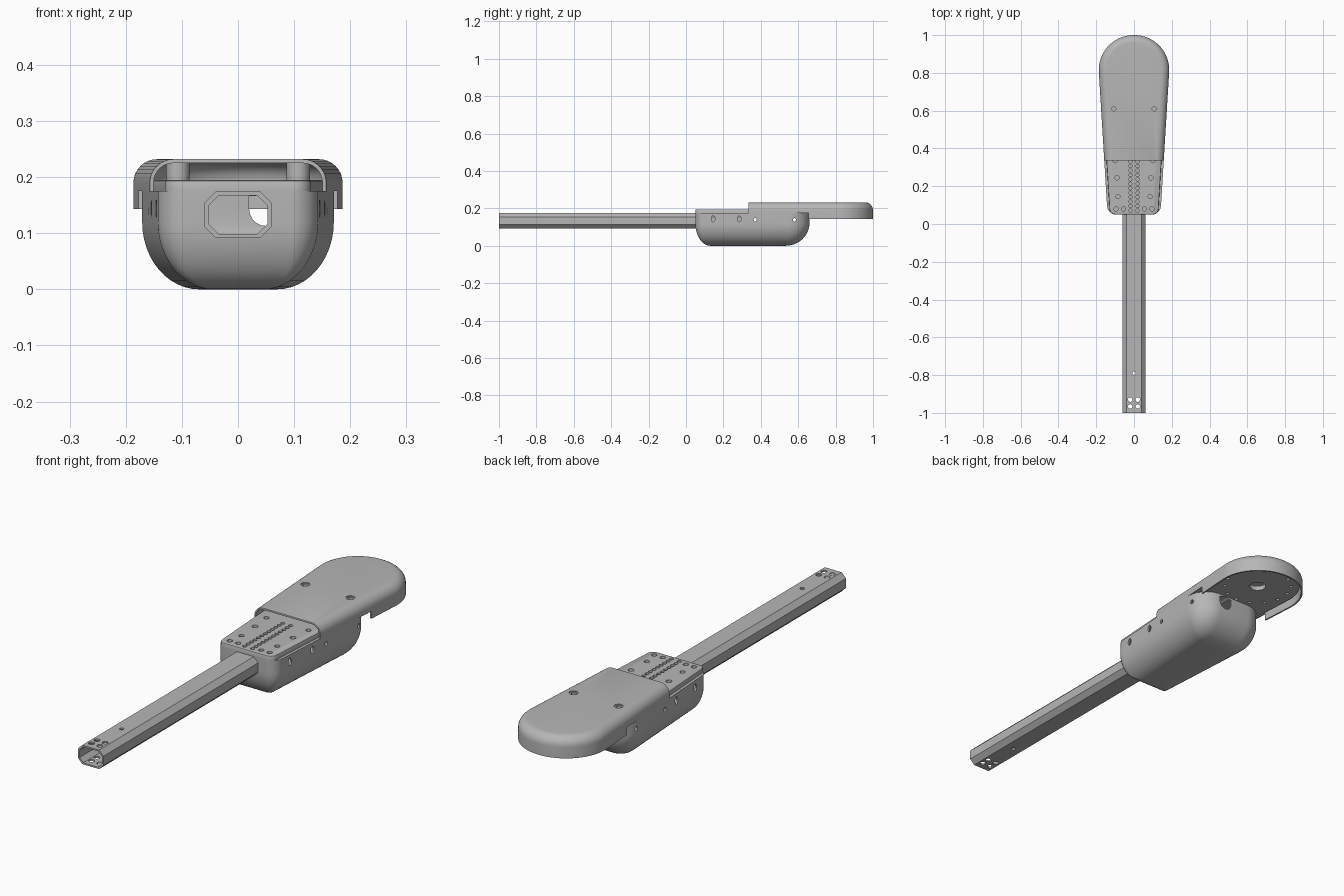
import bpy, bmesh, math
from mathutils import Vector, Matrix

cube = bpy.data.objects.get("Cube")
if cube:
    bpy.data.objects.remove(cube)

grey = bpy.data.materials.new("matte grey")
grey.use_nodes = True
grey.diffuse_color = (0.47, 0.47, 0.47, 1)
grey.node_tree.nodes["Principled BSDF"].inputs["Base Color"].default_value = (0.47, 0.47, 0.47, 1)

SLOPE = 0.061   # how fast the housing widens towards the back


def make_object(name, bm):
    bmesh.ops.recalc_face_normals(bm, faces=bm.faces)
    mesh = bpy.data.meshes.new(name)
    bm.to_mesh(mesh)
    bm.free()
    mesh.materials.append(grey)
    ob = bpy.data.objects.new(name, mesh)
    bpy.context.collection.objects.link(ob)
    return ob


def loft(name, rings):
    """Skin closed rings of equal length and cap both ends."""
    bm = bmesh.new()
    rows = [[bm.verts.new(p) for p in ring] for ring in rings]
    for a, b in zip(rows, rows[1:]):
        for i in range(len(a)):
            j = (i + 1) % len(a)
            bm.faces.new((a[i], a[j], b[j], b[i]))
    bm.faces.new(rows[0])
    bm.faces.new(rows[-1])
    return make_object(name, bm)


def outline(z, base, y0, y1, r0, r1, steps=12):
    """Tapered plan shape with rounded front (r0) and back (r1) corners."""
    w0, w1 = base + SLOPE * y0, base + SLOPE * y1
    corners = [(-w0, y0, r0), (w0, y0, r0), (w1, y1, r1), (-w1, y1, r1)]
    pts = []
    for i, (x, y, r) in enumerate(corners):
        p = Vector((x, y))
        u = (Vector(corners[i - 1][:2]) - p).normalized()
        v = (Vector(corners[(i + 1) % 4][:2]) - p).normalized()
        half = u.angle(v) / 2
        c = p + (u + v).normalized() * r / math.sin(half)
        s = p + u * r / math.tan(half) - c
        sweep = math.pi - 2 * half
        for k in range(steps + 1):
            q = Matrix.Rotation(sweep * k / steps, 2) @ s + c
            pts.append((q.x, q.y, z))
    return pts


def octagon(y, hw, hh, cut, zc=0.133):
    quarter = [(hw, hh - cut), (hw - cut, hh)]
    half = quarter + [(-x, z) for x, z in reversed(quarter)]
    full = half + [(-x, -z) for x, z in half]
    return [(x, y, zc + z) for x, z in full]


def rods(name, items, axis="Z", stretch=1.0, seg=20):
    """Cylinders (x, y, z, radius, length); sideways ones stretch in z."""
    bm = bmesh.new()
    turn = {"Z": Matrix(), "X": Matrix.Rotation(math.pi / 2, 4, "Y"),
            "Y": Matrix.Rotation(math.pi / 2, 4, "X")}[axis]
    for x, y, z, r, length in items:
        m = Matrix.Translation((x, y, z)) @ Matrix.Diagonal((1, 1, stretch, 1)) @ turn
        bmesh.ops.create_cone(bm, cap_ends=True, segments=seg, radius1=r,
                              radius2=r, depth=length, matrix=m)
    return make_object(name, bm)


def box(name, lo, hi):
    bm = bmesh.new()
    lo, hi = Vector(lo), Vector(hi)
    size = hi - lo
    bmesh.ops.create_cube(bm, size=1, matrix=Matrix.Translation((lo + hi) / 2)
                          @ Matrix.Diagonal((*size, 1)))
    return make_object(name, bm)


def carve(ob, *cutters):
    """Subtract the cutters, then discard them."""
    for c in cutters:
        c.hide_render = True
        mod = ob.modifiers.new("cut", "BOOLEAN")
        mod.operation, mod.solver, mod.object = "DIFFERENCE", "EXACT", c
        bpy.context.view_layer.objects.active = ob
        bpy.ops.object.modifier_apply(modifier=mod.name)
        bpy.data.objects.remove(c)


def both(*pts):
    return [(s * p[0], *p[1:]) for p in pts for s in (-1, 1)]


# Hollow octagonal arm, open at the front, with mounting holes
arm = loft("arm_tube", [octagon(y, 0.061, 0.041, 0.021) for y in (-1, 0.34)])
holes = both((0.02, -0.93), (0.02, -0.966))
carve(arm,
      loft("bore", [octagon(y, 0.053, 0.034, 0.018) for y in (-1.1, 0.4)]),
      rods("arm_holes", [(x, y, 0.133, 0.012, 0.2) for x, y in holes]
           + [(0, -0.79, 0.133, 0.009, 0.2)]))


# Rounded tub under the housing
def tub_rings(wall, top):
    rings = []
    for k in range(13):
        t = math.pi / 2 * k / 12
        f = 1 - math.sin(t)
        rings.append(outline(wall + 0.12 * (1 - math.cos(t)),
                             0.137 - wall - 0.1 * f,
                             0.05 + wall + 0.08 * f, 0.66 - wall - 0.13 * f,
                             max(0.05 - wall - 0.08 * f, 0.015),
                             max(0.1 - wall - 0.1 * f, 0.015)))
    rings.append([(x, y, top) for x, y, z in rings[-1]])
    return rings


tub = loft("tub", tub_rings(0, 0.175))
carve(tub,
      loft("cavity", tub_rings(0.008, 0.167)),
      loft("arm_opening", [octagon(y, 0.061, 0.041, 0.021) for y in (0, 0.345)]),
      rods("side_slots", [(0, y, 0.144, 0.01, 0.6) for y in (0.145, 0.285)], "X", 1.6),
      rods("side_holes", [(0, y, 0.139, 0.008, 0.6) for y in (0.37, 0.58)], "X", 1.2),
      rods("cable_round", [(0.05, 0.66, 0.143, 0.03, 0.15)], "Y"),
      box("cable_slot", (0.02, 0.58, 0.143), (0.08, 0.74, 0.166)))

# Perforated deck plate, round at the back
deck = loft("deck_plate", [
    outline(z, 0.125 - d, 0.05 + d, 0.985 - d, 0.03 - d, 0.171 - d)
    for z, d in ((0.175, 0), (0.19, 0), (0.1935, 0.0015), (0.195, 0.005))])
rows = [(0.019, 0.072 + 0.0235 * i, 0.0085) for i in range(12)]
screws = [(0.055, 0.08, 0.011), (0.095, 0.08, 0.011), (0.085, 0.145, 0.011),
          (0.09, 0.245, 0.012), (0.1, 0.335, 0.011)]
ring = [(0.14 * math.cos(a), 0.81 + 0.14 * math.sin(a), 0.007)
        for a in (math.tau * (i + 0.5) / 14 for i in range(14))]
deck_holes = both(*rows, *screws) + ring + [(0, 0.81, 0.034)]
carve(deck, rods("deck_holes", [(x, y, 0.185, r, 0.06) for x, y, r in deck_holes]))


# Domed-edge cover shell, open below and at the front
def cover_rings(wall, front, bottom):
    rings = [outline(bottom, 0.137 - wall, front, 1 - wall, 0.001, 0.1845 - wall, 24)]
    for k in range(9):
        t = math.pi / 2 * k / 8
        r = 0.042 - wall
        d = wall + r * (1 - math.cos(t))
        rings.append(outline(0.19 + r * math.sin(t), 0.137 - d, front, 1 - d,
                             0.001, 0.1845 - d, 24))
    return rings


cover = loft("cover", cover_rings(0, 0.335, 0.143))
bolts = both((0.107, 0.61))
carve(cover,
      loft("cover_inside", cover_rings(0.007, 0.25, 0.1)),
      box("tub_clearance", (-0.3, 0.2, 0.1), (0.3, 0.655, 0.175)),
      rods("bolt_recess", [(x, y, 0.24, 0.018, 0.024) for x, y in bolts]),
      rods("bolt_holes", [(x, y, 0.23, 0.011, 0.04) for x, y in bolts]))

# Standoffs carrying the cover
standoffs = rods("cover_standoffs", [(x, y, 0.2105, 0.021, 0.031) for x, y in bolts])
carve(standoffs, rods("standoff_bore", [(x, y, 0.22, 0.011, 0.036) for x, y in bolts]))

# Smooth the curved parts, keep edges crisp
for ob in (arm, tub, deck, cover, standoffs):
    bpy.ops.object.select_all(action="DESELECT")
    ob.select_set(True)
    bpy.context.view_layer.objects.active = ob
    bpy.ops.object.shade_smooth_by_angle(angle=math.radians(30))
